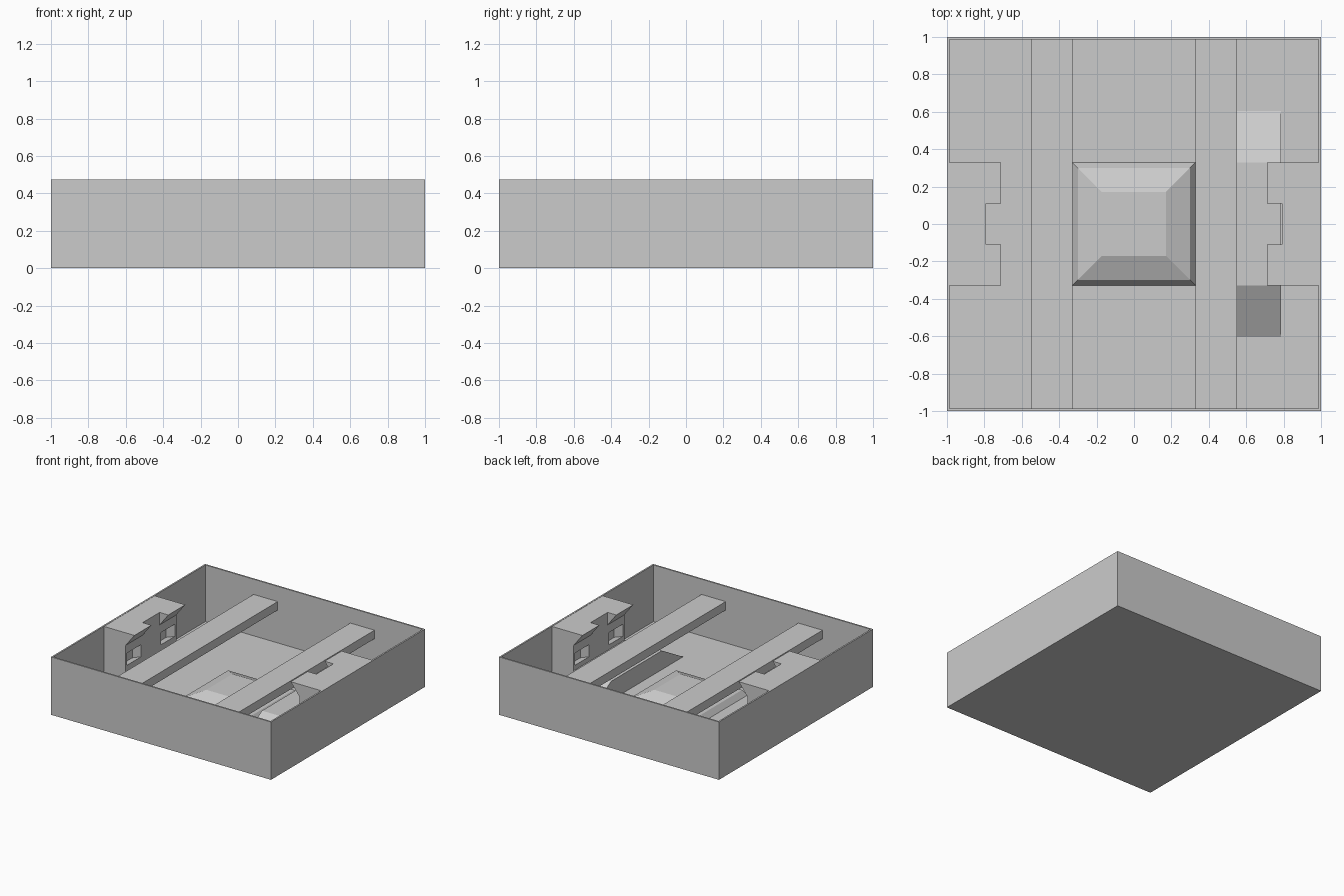
import bpy, bmesh

cube = bpy.data.objects.get("Cube")
if cube:
    bpy.data.objects.remove(cube, do_unlink=True)

grey = bpy.data.materials.new("light_grey")
grey.use_nodes = True
COLOUR = (0.6, 0.6, 0.6, 1)
grey.diffuse_color = COLOUR
grey.node_tree.nodes["Principled BSDF"].inputs["Base Color"].default_value = COLOUR

H, WALL, FLOOR = 0.475, 0.013, 0.01
IN = 1 - WALL


def finish(name, bm):
    bmesh.ops.recalc_face_normals(bm, faces=bm.faces)
    mesh = bpy.data.meshes.new(name)
    bm.to_mesh(mesh)
    bm.free()
    mesh.materials.append(grey)
    obj = bpy.data.objects.new(name, mesh)
    bpy.context.collection.objects.link(obj)
    return obj


def extrude(bm, points, offset):
    """Turn a flat outline into a solid prism."""
    face = bm.faces.new([bm.verts.new(p) for p in points])
    out = bmesh.ops.extrude_face_region(bm, geom=[face])["geom"]
    verts = [v for v in out if isinstance(v, bmesh.types.BMVert)]
    bmesh.ops.translate(bm, verts=verts, vec=offset)


def square(bm, half, z):
    return [bm.verts.new((x * half, y * half, z))
            for x, y in ((-1, -1), (1, -1), (1, 1), (-1, 1))]


def stacked_squares(name, rings):
    """Join square rings (half width, height) and cap both ends."""
    bm = bmesh.new()
    loops = [square(bm, half, z) for half, z in rings]
    for a, b in zip(loops, loops[1:]):
        for i in range(4):
            j = (i + 1) % 4
            bm.faces.new((a[i], a[j], b[j], b[i]))
    bm.faces.new(loops[0])
    bm.faces.new(loops[-1])
    return finish(name, bm)


# Open tray: outside, rim and inside down to the floor
stacked_squares("tray", [(1, 0), (1, H), (IN, H), (IN, FLOOR)])

# Low raised pad in the middle of the floor
stacked_squares("centre_pad", [(0.33, FLOOR), (0.3, 0.055), (0.17, 0.11)])

# Block with a ramp at each end, on one side only
bm = bmesh.new()
ramp = [(-0.605, FLOOR), (-0.33, 0.165), (0.33, 0.165), (0.605, FLOOR)]
extrude(bm, [(0.45, y, z) for y, z in ramp], (0.335, 0, 0))
finish("ramp_block", bm)

# Clip tower outlines, from the wall (x) upward (z)
BACK, FACE, TIP, NECK = 0.99, 0.79, 0.71, 0.37
TOP = H - 0.002
foot = [(BACK, FLOOR), (FACE, FLOOR)]
pocket = [(FACE, 0.2), (0.87, 0.17), (0.87, 0.3), (FACE, 0.3)]
hook = [(FACE, NECK), (TIP, TOP), (BACK, TOP)]
plain = foot + [(FACE, TOP), (BACK, TOP)]
hooked = foot + hook
pocketed = foot + pocket + hook
sections = [(-0.33, -0.31, hooked), (-0.31, -0.13, pocketed), (-0.13, -0.11, hooked),
            (-0.11, 0.11, plain),
            (0.11, 0.13, hooked), (0.13, 0.31, pocketed), (0.31, 0.33, hooked)]

for side, s in (("left", 1), ("right", -1)):
    # Long beam from front wall to back wall
    bm = bmesh.new()
    beam = [(0.33, 0.28), (0.55, 0.28), (0.55, 0.35), (0.33, 0.35)]
    extrude(bm, [(s * x, -IN, z) for x, z in beam], (0, 2 * IN, 0))
    finish(side + "_beam", bm)

    # Clip tower with two hooks and the pockets below them
    bm = bmesh.new()
    for y0, y1, outline in sections:
        extrude(bm, [(s * x, y0, z) for x, z in outline], (0, y1 - y0, 0))
    finish(side + "_clip_tower", bm)
